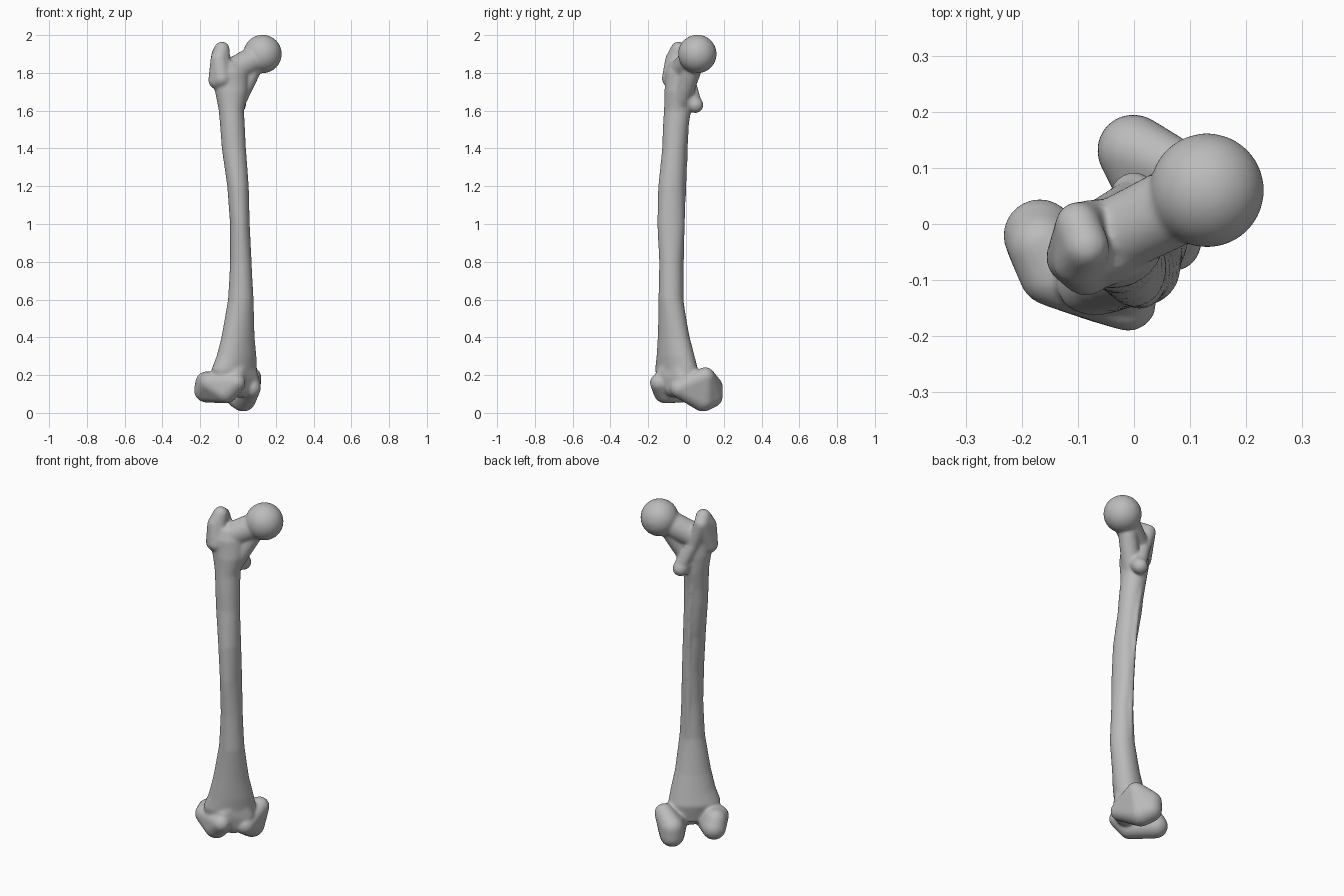
import bpy, bmesh, math
from mathutils import Vector, Matrix

if "Cube" in bpy.data.objects:
    bpy.data.objects.remove(bpy.data.objects["Cube"], do_unlink=True)

bm = bmesh.new()
KNEE = math.radians(41)  # twist of the knee axis against the x axis


def hull(*balls):
    """Rounded lump wrapped around balls given as (x, y, z, radius)."""
    part = bmesh.new()
    for x, y, z, r in balls:
        bmesh.ops.create_icosphere(part, subdivisions=4, radius=r,
                                   matrix=Matrix.Translation((x, y, z)))
    if len(balls) > 1:
        res = bmesh.ops.convex_hull(part, input=part.verts[:])
        junk = {g for g in res["geom_interior"] + res["geom_unused"]
                if isinstance(g, bmesh.types.BMVert)}
        bmesh.ops.delete(part, geom=list(junk), context="VERTS")
    me = bpy.data.meshes.new("part")
    part.to_mesh(me)
    part.free()
    bm.from_mesh(me)
    bpy.data.meshes.remove(me)


def chain(*balls):
    for a, b in zip(balls, balls[1:]):
        hull(a, b)


def knee(m, a, z, r):
    """Ball placed by its distance towards the inner side and the front."""
    c, s = math.cos(KNEE), math.sin(KNEE)
    return (c * m + s * a, s * m - c * a, z, r)


def loft(sections, n=40):
    """Tube through rotated ellipses (z, cx, cy, rx, ry, degrees)."""
    rings = []
    for z, cx, cy, rx, ry, deg in sections:
        rot = Matrix.Rotation(math.radians(deg), 3, "Z")
        ring = []
        for i in range(n):
            t = math.tau * i / n
            p = rot @ Vector((rx * math.cos(t), ry * math.sin(t), 0))
            ring.append(bm.verts.new(p + Vector((cx, cy, z))))
        rings.append(ring)
    for lo, hi in zip(rings, rings[1:]):
        for i in range(n):
            j = (i + 1) % n
            bm.faces.new((lo[i], lo[j], hi[j], hi[i]))
    bm.faces.new(rings[0][::-1])
    bm.faces.new(rings[-1])


# Shaft, flaring and twisting towards both ends
loft([
    (.13, -.01, -.045, .13, .07, 41),
    (.23, -.02, -.05, .14, .088, 41),
    (.30, -.008, -.055, .12, .083, 41),
    (.40, 0, -.065, .097, .074, 41),
    (.60, .015, -.08, .068, .066, 20),
    (.80, .015, -.08, .057, .062, 0),
    (1.0, .01, -.08, .052, .072, 0),
    (1.2, 0, -.078, .057, .069, 0),
    (1.4, -.022, -.062, .064, .064, 0),
    (1.5, -.028, -.056, .065, .067, 0),
    (1.6, -.035, -.045, .067, .072, 0),
    (1.7, -.035, -.04, .087, .074, 10),
    (1.8, -.04, -.035, .1, .07, 24),
    (1.86, -.04, -.03, .075, .05, 24),
])

# Ridge down the back of the shaft
chain((-.045, .005, 1.55, .012), (-.02, -.005, 1.35, .014),
      (0, -.02, 1.0, .014), (.005, -.025, .6, .012))

# Ball head, neck and the buttress under the neck
hull((.13, .06, 1.9, .102))
hull((.12, .055, 1.89, .072), (-.03, -.02, 1.81, .068))
hull((.07, .03, 1.81, .05), (-.01, -.03, 1.65, .052))

# Large outer knob and the crest leading to the small rear knob
hull((-.11, -.06, 1.76, .047), (-.085, -.08, 1.77, .048),
     (-.1, -.065, 1.87, .045), (-.085, -.04, 1.925, .041),
     (-.1, .0, 1.9, .04))
chain((-.1, .0, 1.9, .04), (-.06, .01, 1.78, .035), (-.005, .045, 1.65, .035))
hull((0, .05, 1.63, .043), (-.02, -.01, 1.7, .05))

# Outer condyle
hull(knee(-.14, -.095, .12, .065), knee(-.15, -.08, .16, .06),
     knee(-.17, -.03, .16, .057), knee(-.12, .04, .115, .065),
     knee(-.10, .10, .16, .05))
# Inner condyle
hull(knee(.085, -.10, .09, .064), knee(.085, -.1, .135, .064),
     knee(.08, -.05, .075, .068), knee(.12, -.03, .19, .052),
     knee(.03, .07, .13, .052))
# Groove bridge and front slope above the joint
hull(knee(-.03, .05, .14, .06), knee(-.08, .07, .2, .055),
     knee(-.01, .05, .3, .05), knee(.03, .05, .18, .055))

mesh = bpy.data.meshes.new("thigh_bone")
bmesh.ops.recalc_face_normals(bm, faces=bm.faces)
bm.to_mesh(mesh)
bm.free()
bone = bpy.data.objects.new("thigh_bone", mesh)
bpy.context.collection.objects.link(bone)

# Fuse the lumps into one skin and soften the joins
fuse = bone.modifiers.new("fuse", "REMESH")
fuse.mode = "VOXEL"
fuse.voxel_size = .007
fuse.use_smooth_shade = True
soften = bone.modifiers.new("soften", "SMOOTH")
soften.factor = .5
soften.iterations = 14

grey = bpy.data.materials.new("bone_grey")
grey.use_nodes = True
grey.diffuse_color = (.5, .5, .5, 1)
grey.node_tree.nodes["Principled BSDF"].inputs["Base Color"].default_value = (.5, .5, .5, 1)
mesh.materials.append(grey)
